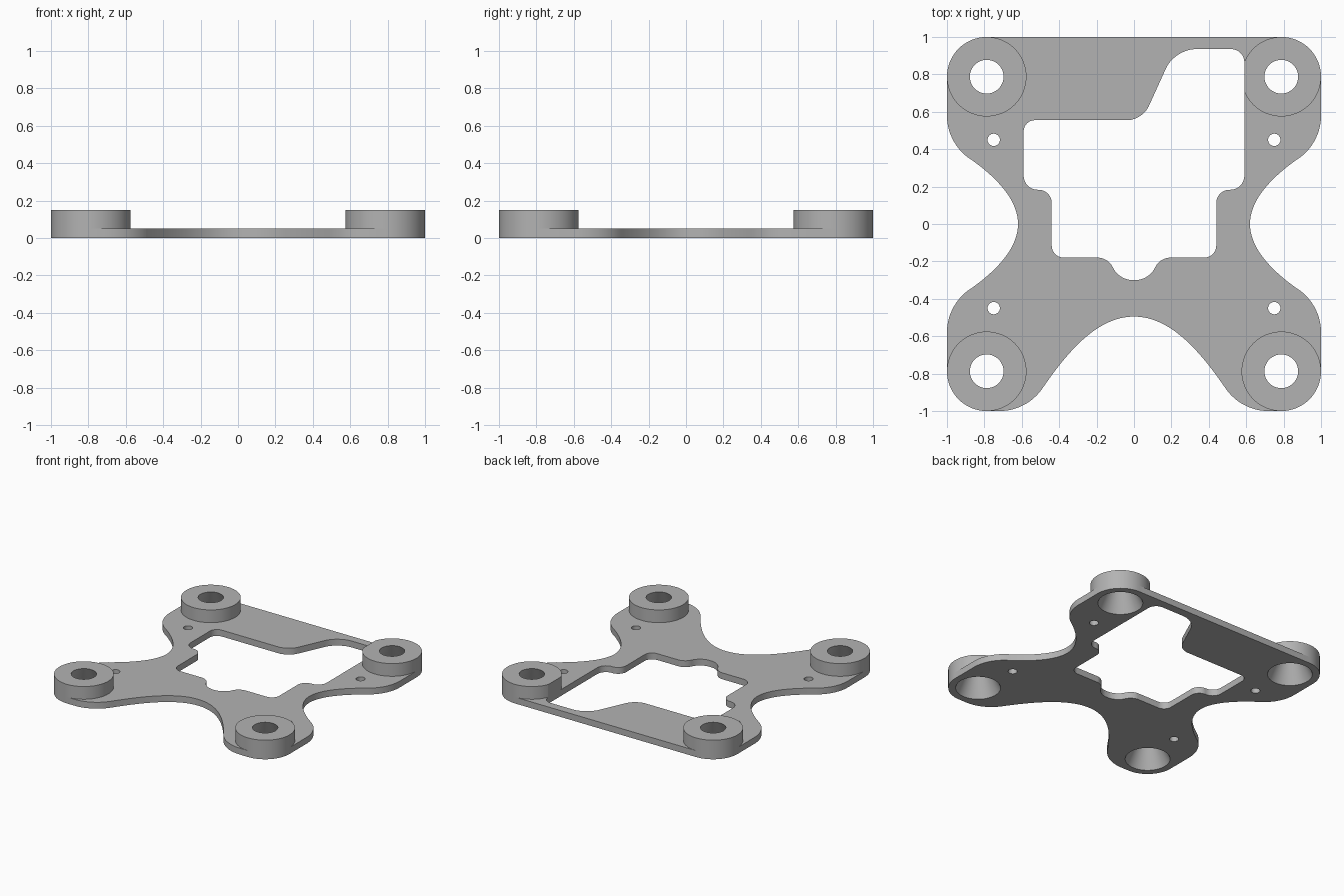
import bpy, bmesh
from math import sin, cos, radians, pi
from mathutils import Vector

PLATE_T, BOSS_H = 0.05, 0.15
BOSS_C, BOSS_R = 0.7875, 0.2125
BORE_TOP, BORE_BOTTOM = 0.09, 0.16
POCKET_X = 0.59

old = bpy.data.objects.get("Cube")
if old:
    bpy.data.objects.remove(old, do_unlink=True)

grey = bpy.data.materials.new("plain grey")
grey.use_nodes = True
COLOR = (0.45, 0.45, 0.45, 1)
grey.diffuse_color = COLOR
grey.node_tree.nodes["Principled BSDF"].inputs["Base Color"].default_value = COLOR


def arc(cx, cy, r, a0, a1, n=16):
    angles = [radians(a0 + (a1 - a0) * i / n) for i in range(n + 1)]
    return [Vector((cx + r * cos(a), cy + r * sin(a))) for a in angles]


def bezier(a, b, c, d, n=24):
    a, b, c, d = map(Vector, (a, b, c, d))
    out = []
    for i in range(n + 1):
        t = i / n
        s = 1 - t
        out.append(a * s**3 + b * 3 * s * s * t + c * 3 * s * t * t + d * t**3)
    return out


def rounded(corners):
    """Closed path from (x, y, fillet length) corners."""
    out = []
    for i, (x, y, f) in enumerate(corners):
        p = Vector((x, y))
        before = Vector(corners[i - 1][:2])
        after = Vector(corners[(i + 1) % len(corners)][:2])
        a = p + (before - p).normalized() * f
        b = p + (after - p).normalized() * f
        out += bezier(a, a.lerp(p, 0.55), b.lerp(p, 0.55), b, 10)
    return out


def mirror(points, sx, sy):
    return [Vector((p.x * sx, p.y * sy)) for p in reversed(points)]


def clean(points):
    return [p for i, p in enumerate(points) if (p - points[i - 1]).length > 1e-4]


def finish(obj):
    obj.data.materials.clear()
    obj.data.materials.append(grey)
    bpy.ops.object.select_all(action="DESELECT")
    obj.select_set(True)
    bpy.context.view_layer.objects.active = obj
    bpy.ops.object.shade_smooth_by_angle(angle=radians(35))


# Outer outline: right half from the back centre to the front centre
waist = arc(0.72, 0.58, 0.28, 0, -55) + bezier((0.88, 0.351), (0.72, 0.24), (0.62, 0.12), (0.62, 0))
half = arc(BOSS_C, BOSS_C, BOSS_R, 90, 0)
half += waist + mirror(waist, 1, -1)
half += arc(BOSS_C, -BOSS_C, BOSS_R, 0, -90)
half += arc(0.72, -0.72, 0.28, -90, -145)
half += bezier((0.491, -0.881), (0.36, -0.69), (0.2, -0.495), (0, -0.495))
outline = clean(half + mirror(half, -1, 1))

# Central pocket: stepped sides, front dip and S-shaped back edge
step = [(POCKET_X, 0.183, 0.075), (0.44, 0.183, 0.07), (0.44, -0.18, 0.065),
        (0.135, -0.18, 0.055), (0.085, -0.3, 0.075)]
pocket = [(0.045, 0.555, 0.08), (0.218, 0.935, 0.11), (POCKET_X, 0.935, 0.07)]
pocket += step + [(-x, y, f) for x, y, f in reversed(step)]
pocket += [(-POCKET_X, 0.555, 0.06)]

# Plate: one filled, extruded profile with all its openings
loops = [outline, clean(rounded(pocket))]
signs = [(sx, sy) for sx in (-1, 1) for sy in (-1, 1)]
for sx, sy in signs:
    loops.append(arc(sx * BOSS_C, sy * BOSS_C, 0.18, 0, 360, 48)[:-1])
    loops.append(arc(sx * 0.75, sy * 0.45, 0.033, 0, 360, 24)[:-1])

curve = bpy.data.curves.new("plate_profile", "CURVE")
curve.dimensions = "2D"
curve.fill_mode = "BOTH"
curve.extrude = PLATE_T / 2
for loop in loops:
    spline = curve.splines.new("POLY")
    spline.points.add(len(loop) - 1)
    for point, p in zip(spline.points, loop):
        point.co = (p.x, p.y, PLATE_T / 2, 1)
    spline.use_cyclic_u = True
profile = bpy.data.objects.new("plate_profile", curve)
bpy.context.collection.objects.link(profile)
bpy.context.view_layer.update()
evaluated = profile.evaluated_get(bpy.context.evaluated_depsgraph_get())
bm = bmesh.new()
bm.from_mesh(evaluated.to_mesh())
bpy.data.objects.remove(profile, do_unlink=True)
bmesh.ops.remove_doubles(bm, verts=bm.verts, dist=1e-5)
bmesh.ops.recalc_face_normals(bm, faces=bm.faces)
low = min(v.co.z for v in bm.verts)
bmesh.ops.translate(bm, verts=bm.verts, vec=(0, 0, -low))
mesh = bpy.data.meshes.new("plate")
bm.to_mesh(mesh)
bm.free()
plate = bpy.data.objects.new("plate", mesh)
bpy.context.collection.objects.link(plate)
finish(plate)

# Corner bosses: lathed rings with a tapered bore
ring = [(BORE_BOTTOM, 0), (BOSS_R, 0), (BOSS_R, BOSS_H), (BORE_TOP, BOSS_H)]
SEG = 64
for sx, sy in signs:
    bm = bmesh.new()
    rows = []
    for i in range(SEG):
        a = 2 * pi * i / SEG
        rows.append([bm.verts.new((sx * BOSS_C + r * cos(a), sy * BOSS_C + r * sin(a), z))
                     for r, z in ring])
    for i, row in enumerate(rows):
        nxt = rows[(i + 1) % SEG]
        for j in range(4):
            k = (j + 1) % 4
            bm.faces.new((row[j], nxt[j], nxt[k], row[k]))
    # The pocket trims the back left boss flat
    if sx > 0 and sy > 0:
        geom = bm.verts[:] + bm.edges[:] + bm.faces[:]
        bmesh.ops.bisect_plane(bm, geom=geom, plane_co=(POCKET_X, 0, 0),
                               plane_no=(-1, 0, 0), clear_outer=True)
        bmesh.ops.holes_fill(bm, edges=[e for e in bm.edges if e.is_boundary])
    bmesh.ops.recalc_face_normals(bm, faces=bm.faces)
    name = ("front" if sy < 0 else "back") + ("_left" if sx > 0 else "_right") + "_boss"
    mesh = bpy.data.meshes.new(name)
    bm.to_mesh(mesh)
    bm.free()
    boss = bpy.data.objects.new(name, mesh)
    bpy.context.collection.objects.link(boss)
    finish(boss)
